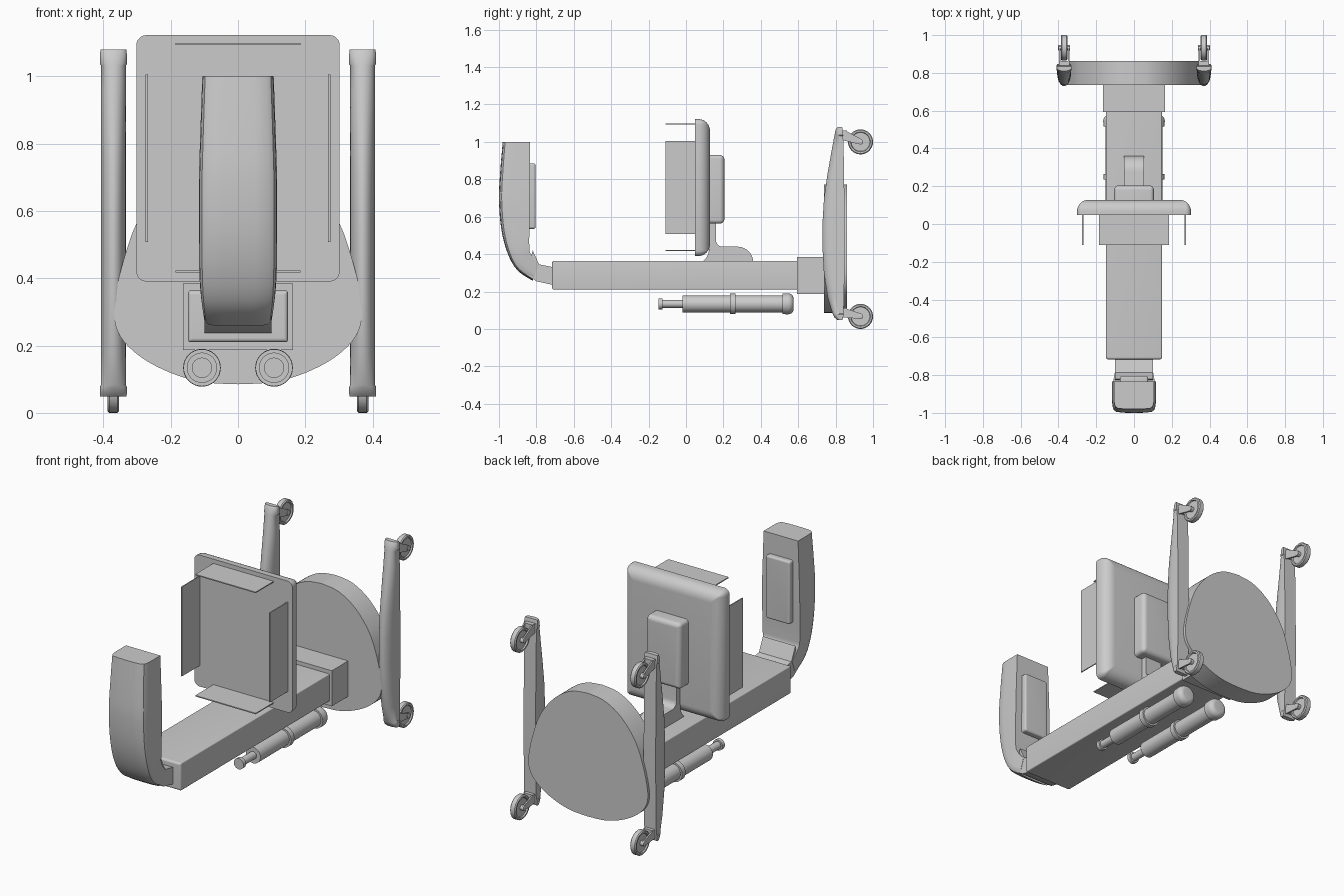
import bpy, bmesh, math
from math import sin, cos, pi

if "Cube" in bpy.data.objects:
    bpy.data.objects.remove(bpy.data.objects["Cube"])


def make(name, verts, faces):
    bm = bmesh.new()
    vs = [bm.verts.new(v) for v in verts]
    for f in faces:
        bm.faces.new([vs[i] for i in f])
    bmesh.ops.recalc_face_normals(bm, faces=bm.faces[:])
    me = bpy.data.meshes.new(name)
    bm.to_mesh(me)
    bm.free()
    ob = bpy.data.objects.new(name, me)
    bpy.context.collection.objects.link(ob)
    return ob


def loft(name, rings):
    """Skin equal-sized rings and cap both ends."""
    n = len(rings[0])
    verts = [p for r in rings for p in r]
    faces = [[k * n + i, k * n + (i + 1) % n, (k + 1) * n + (i + 1) % n, (k + 1) * n + i]
             for k in range(len(rings) - 1) for i in range(n)]
    faces += [list(range(n)), [len(verts) - n + i for i in range(n)]]
    return make(name, verts, faces)


def box(name, x, y, z):
    return loft(name, [[(a, y[0], z[0]), (a, y[1], z[0]), (a, y[1], z[1]), (a, y[0], z[1])] for a in x])


def lathe(name, profile, centre, axis, n=32):
    """Profile of (position along axis, radius)."""
    cx, cy, cz = centre
    rings = []
    for t, r in profile:
        ring = []
        for i in range(n):
            u, v = r * cos(2 * pi * i / n), r * sin(2 * pi * i / n)
            ring.append((cx + u, cy + t, cz + v) if axis == 'y' else (cx + t, cy + u, cz + v))
        rings.append(ring)
    return loft(name, rings)


def rounded_slab(name, hx, z0, z1, y0, y1, corner, edge):
    """Rounded rectangle from y0 to y1, with the y1 rim rounded over."""
    s = 1 if y1 > y0 else -1
    steps = [(y0, 0)] + [(y1 - s * edge * (1 - sin(a)), edge * (1 - cos(a)))
                         for a in [pi / 2 * k / 8 for k in range(9)]]
    rings = []
    for y, inset in steps:
        r = max(corner - inset, 0.004)
        ring = []
        for q, (sx, zc) in enumerate([(1, z1 - inset - r), (-1, z1 - inset - r),
                                      (-1, z0 + inset + r), (1, z0 + inset + r)]):
            for k in range(6):
                a = pi / 2 * (q + k / 5)
                ring.append((sx * (hx - inset - r) + r * cos(a), y, zc + r * sin(a)))
        rings.append(ring)
    return loft(name, rings)


def spline(pts, n=6):
    """Catmull-Rom smoothing of an open list of tuples."""
    p = [pts[0]] + pts + [pts[-1]]
    out = []
    for i in range(1, len(p) - 2):
        for k in range(n):
            t = k / n
            out.append(tuple(0.5 * (2 * b + (c - a) * t + (2 * a - 5 * b + 4 * c - d) * t * t
                                    + (3 * b - a - 3 * c + d) * t ** 3)
                             for a, b, c, d in zip(*p[i - 1:i + 3])))
    return out + [pts[-1]]


# Long beam and collar
rounded_slab("main_beam", 0.148, 0.21, 0.363, 0.60, -0.717, 0.006, 0.012)
box("beam_collar", (-0.163, 0.163), (0.593, 0.74), (0.187, 0.385))

# Rear egg-shaped plate
half = spline([(0, 0.085), (0.10, 0.091), (0.19, 0.115), (0.28, 0.16), (0.345, 0.22), (0.368, 0.285),
               (0.36, 0.37), (0.335, 0.47), (0.30, 0.565), (0.24, 0.655), (0.17, 0.72), (0.09, 0.76), (0, 0.772)])
outline = half + [(-x, z) for x, z in half[-2:0:-1]]
loft("rear_plate", [[(x, y, z) for x, z in outline] for y in (0.737, 0.862)])

# Screen panel, its rear housing and the four flaps
rounded_slab("panel", 0.302, 0.39, 1.122, 0.048, 0.128, 0.03, 0.062)
rounded_slab("panel_housing", 0.105, 0.563, 0.93, 0.12, 0.205, 0.02, 0.025)
for s in (-1, 1):
    box("side_flap", (s * 0.271 - 0.003, s * 0.271 + 0.003), (-0.11, 0.055), (0.507, 1.005))
for z in (0.42, 1.095):
    box("end_flap", (-0.186, 0.186), (-0.11, 0.055), (z - 0.003, z + 0.003))

# Curved neck carrying the panel
neck = [(0.125, 0.62), (0.16, 0.62), (0.16, 0.475)]
neck += [(0.195 - 0.035 * cos(a), 0.475 - 0.035 * sin(a)) for a in [pi / 2 * k / 6 for k in range(1, 7)]]
neck += [(0.275 + 0.085 * sin(a), 0.355 + 0.085 * cos(a)) for a in [pi / 2 * k / 8 for k in range(9)]]
neck += [(0.085, 0.355), (0.105, 0.375), (0.119, 0.40), (0.125, 0.43)]
loft("panel_neck", [[(x, y, z) for y, z in neck] for x in (-0.053, 0.053)])

# Front head: sections given as front y,z, back y,z, half width
sections = spline([(-0.98, 1.0, -0.835, 1.0, 0.106), (-0.994, 0.83, -0.835, 0.83, 0.112),
                   (-1.0, 0.69, -0.835, 0.69, 0.116), (-0.987, 0.53, -0.837, 0.55, 0.116),
                   (-0.952, 0.40, -0.838, 0.45, 0.115), (-0.90, 0.312, -0.832, 0.405, 0.110),
                   (-0.82, 0.258, -0.79, 0.345, 0.102)], 4)
cross = [(1, 0), (1, 0.62), (0.98, 0.8), (0.92, 0.91), (0.8, 0.97), (0.45, 0.995), (0, 1)]
cross += [(-x, d) for x, d in cross[-2::-1]]
loft("head", [[(w * x, by + (fy - by) * d, bz + (fz - bz) * d) for x, d in cross]
              for fy, fz, by, bz, w in sections])
loft("head_arm", [[(x, -0.85, 0.29), (x, -0.82, 0.42), (x, -0.785, 0.345), (x, -0.71, 0.33),
                   (x, -0.71, 0.235), (x, -0.80, 0.255)] for x in (-0.10, 0.10)])
rounded_slab("head_pad", 0.075, 0.535, 0.885, -0.845, -0.805, 0.012, 0.01)

# Cylinders under the beam
rod = [(-0.147, 0.03), (-0.125, 0.03), (-0.125, 0.021), (-0.02, 0.021), (-0.02, 0.045), (0.235, 0.045),
       (0.235, 0.055), (0.265, 0.055), (0.265, 0.045), (0.515, 0.045), (0.515, 0.055), (0.545, 0.056)]
rod += [(0.545 + 0.03 * sin(a), 0.03 + 0.026 * cos(a)) for a in [pi / 2 * k / 6 for k in range(1, 7)]]
# Leg sections: z, front y, back y, half width
leg = [(0.048, 0.81, 0.837, 0.039), (0.06, 0.795, 0.84, 0.04), (0.078, 0.785, 0.842, 0.04),
       (0.082, 0.783, 0.842, 0.037), (0.17, 0.757, 0.845, 0.037), (0.30, 0.737, 0.847, 0.037),
       (0.43, 0.73, 0.848, 0.037), (0.57, 0.73, 0.848, 0.037), (0.70, 0.738, 0.847, 0.037),
       (0.82, 0.755, 0.845, 0.037), (0.95, 0.778, 0.843, 0.037), (1.032, 0.793, 0.84, 0.037),
       (1.036, 0.794, 0.84, 0.04), (1.065, 0.80, 0.838, 0.04), (1.08, 0.81, 0.835, 0.038)]
wheel = [(-0.01, 0.016), (-0.01, 0.05), (-0.017, 0.053), (-0.017, 0.062), (-0.012, 0.067)]
wheel += [(-t, r) for t, r in wheel[::-1]]

for s in (-1, 1):
    lathe("under_cylinder", rod, (s * 0.107, 0, 0.134), 'y')
    cx = s * 0.37
    # Upright leg with a rounded front
    rings = []
    for z, f, b, w in leg:
        m = b - 0.4 * (b - f)
        rings.append([(cx + w, b, z)] + [(cx + w * cos(a), m - (m - f) * sin(a), z)
                     for a in [pi * k / 14 for k in range(15)]] + [(cx - w, b, z)])
    loft("leg", rings)
    # Wheels, hubs and forks
    for wz, rise in ((1.0, 0.045), (0.067, 0.03)):
        wy = 0.933
        lathe("wheel", wheel, (cx, wy, wz), 'x')
        lathe("wheel_hub", [(-0.032, 0.008), (-0.03, 0.014), (0.03, 0.014), (0.032, 0.008)], (cx, wy, wz), 'x', 16)
        for side in (-1, 1):
            arm = [(0.835, wz + rise + 0.015), (0.862, wz + rise + 0.01), (wy + 0.008, wz + 0.013),
                   (wy + 0.012, wz - 0.008), (wy - 0.005, wz - 0.013), (0.835, wz + rise - 0.035)]
            loft("wheel_fork", [[(cx + side * x, y, z) for y, z in arm] for x in (0.02, 0.028)])
        box("fork_base", (cx - 0.028, cx + 0.028), (0.83, 0.862), (wz + rise - 0.03, wz + rise + 0.015))

# Smooth shading with crisp edges
bpy.ops.object.select_all(action='SELECT')
bpy.context.view_layer.objects.active = bpy.context.selected_objects[0]
bpy.ops.object.shade_smooth_by_angle(angle=math.radians(32))
